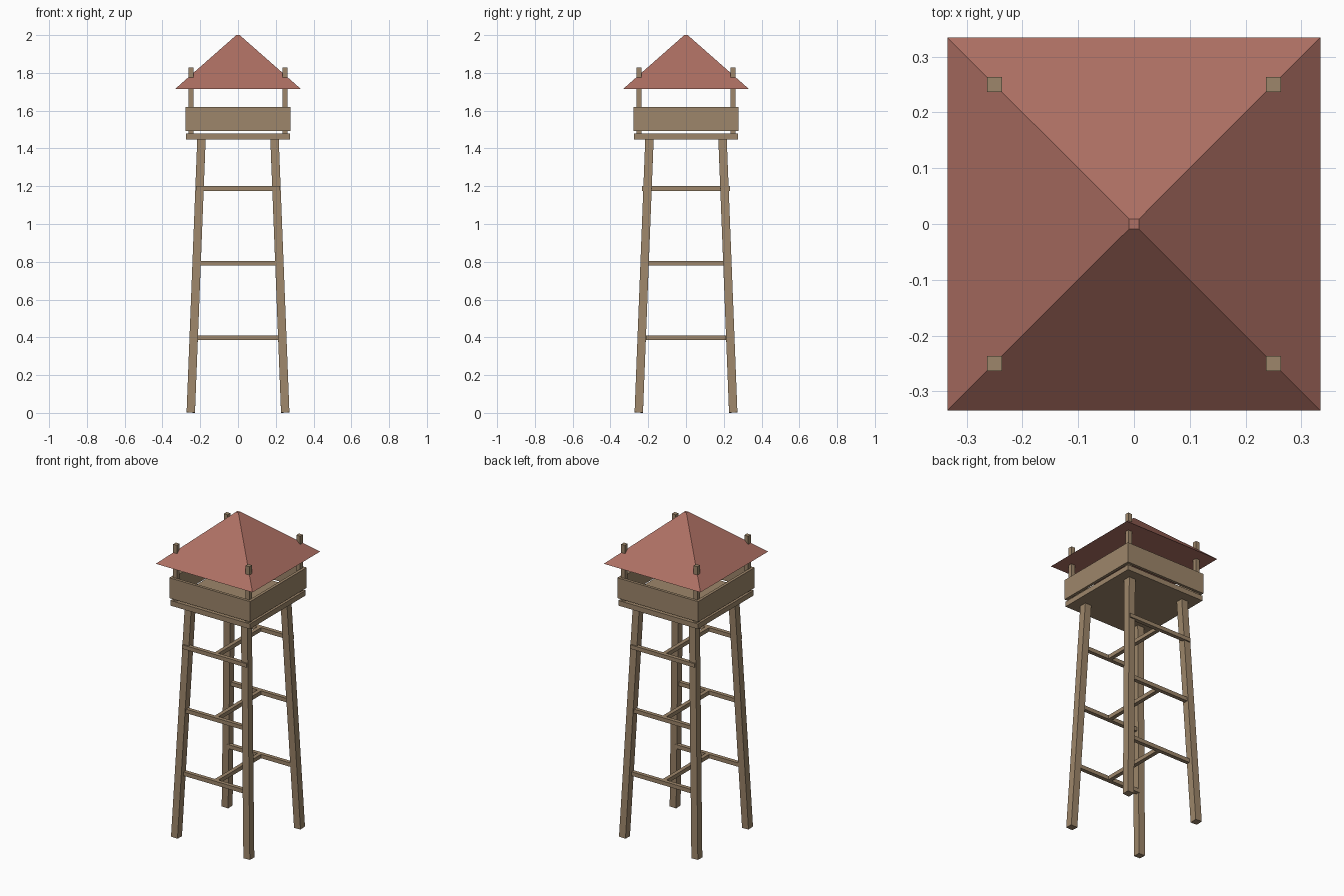
import bpy
import bmesh
from mathutils import Matrix, Vector

if "Cube" in bpy.data.objects:
    bpy.data.objects.remove(bpy.data.objects["Cube"], do_unlink=True)


def make_material(name, rgb):
    mat = bpy.data.materials.new(name)
    mat.use_nodes = True
    mat.diffuse_color = (*rgb, 1)
    mat.node_tree.nodes["Principled BSDF"].inputs["Base Color"].default_value = (*rgb, 1)
    return mat


wood = make_material("weathered_wood", (0.34, 0.24, 0.145))
tile = make_material("red_roof", (0.42, 0.16, 0.125))


def finish(name, bm, mat):
    mesh = bpy.data.meshes.new(name)
    bm.to_mesh(mesh)
    bm.free()
    mesh.materials.append(mat)
    obj = bpy.data.objects.new(name, mesh)
    bpy.context.collection.objects.link(obj)
    return obj


def box(name, centre, size):
    bm = bmesh.new()
    bmesh.ops.create_cube(bm, size=1, matrix=Matrix.Diagonal((*size, 1)))
    obj = finish(name, bm, wood)
    obj.location = centre
    return obj


def beam(name, start, end, width):
    """Square beam running between two points."""
    start, end = Vector(start), Vector(end)
    axis = end - start
    obj = box(name, (start + end) / 2, (width, width, axis.length))
    # Tilt about both axes without twisting the section
    obj.rotation_euler = Vector((0, 0, 1)).rotation_difference(axis).to_euler()
    return obj


# Leaning legs and upright roof posts, one per corner
for sy, depth in ((-1, "front"), (1, "back")):
    for sx, side in ((-1, "right"), (1, "left")):
        beam(f"{depth}_{side}_leg", (sx * 0.25, sy * 0.25, 0.002),
             (sx * 0.193, sy * 0.193, 1.46), 0.0445)
        box(f"{depth}_{side}_post", (sx * 0.25, sy * 0.25, 1.65), (0.0265, 0.0265, 0.356))

# H-shaped bracing at three heights
for level, z in enumerate((0.397, 0.793, 1.188), 1):
    for sy, depth in ((-1, "front"), (1, "back")):
        box(f"{depth}_brace_{level}", (0, sy * 0.222, z), (0.444, 0.0245, 0.0245))
    box(f"middle_brace_{level}", (0, 0, z), (0.0245, 0.444, 0.0245))

# Platform and the four parapet boards floating just above it
box("platform", (0, 0, 1.4625), (0.55, 0.55, 0.032))
for s, depth, side in ((-1, "front", "right"), (1, "back", "left")):
    box(f"{depth}_parapet", (0, s * 0.27, 1.557), (0.558, 0.018, 0.127))
    box(f"{side}_parapet", (s * 0.27, 0, 1.557), (0.018, 0.558, 0.127))

# Pyramid roof with a tiny flat tip
bm = bmesh.new()
bmesh.ops.create_cube(bm, size=1)
for v in bm.verts:
    top = v.co.z > 0
    half = 0.009 if top else 0.334
    v.co = (v.co.x * 2 * half, v.co.y * 2 * half, 2.0 if top else 1.714)
finish("roof", bm, tile)
